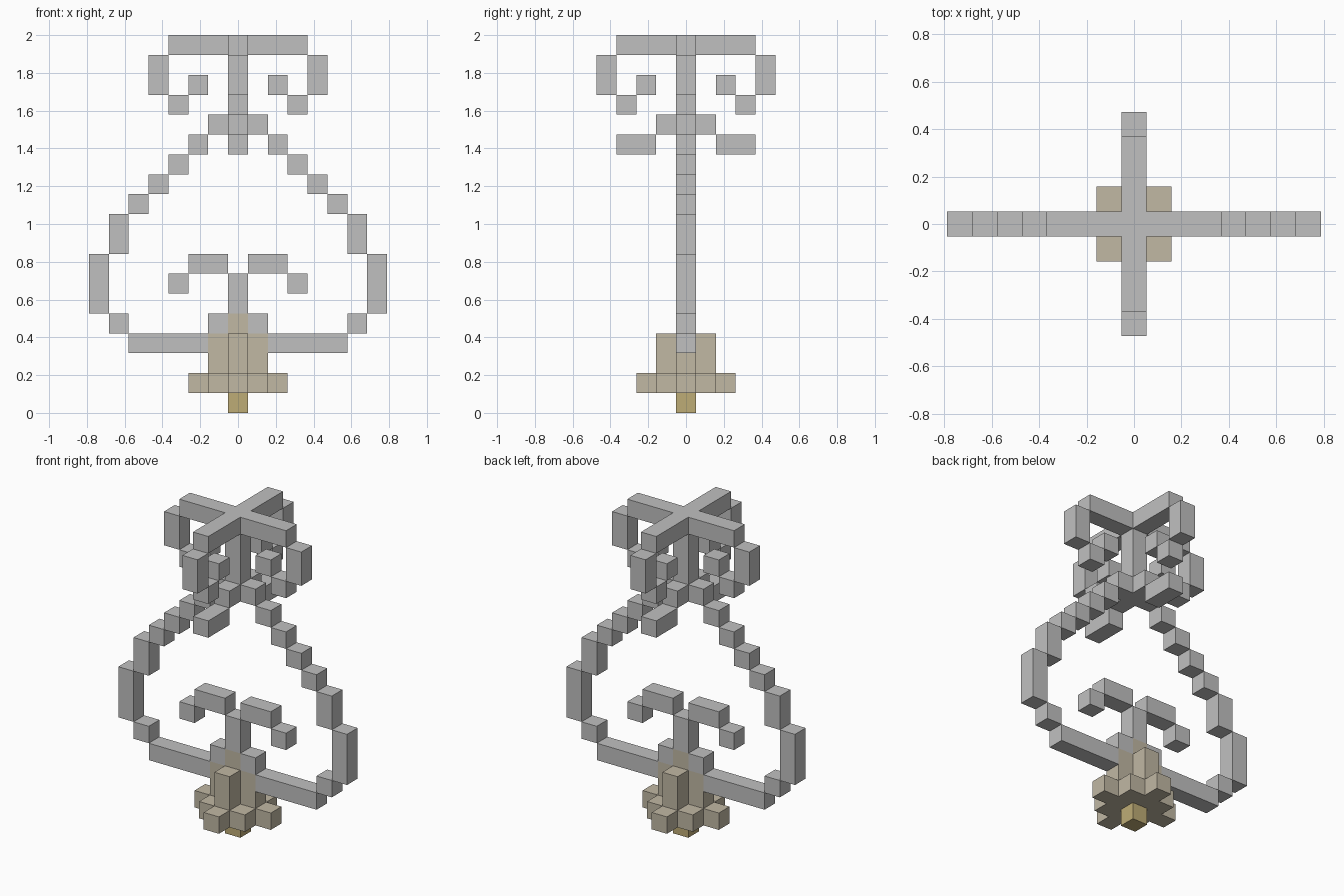
import bpy, bmesh
from mathutils import Vector

if "Cube" in bpy.data.objects:
    bpy.data.objects.remove(bpy.data.objects["Cube"])

U = 2 / 19  # edge of one cube


def material(name, color):
    m = bpy.data.materials.new(name)
    m.diffuse_color = (*color, 1)
    m.use_nodes = True
    m.node_tree.nodes["Principled BSDF"].inputs["Base Color"].default_value = m.diffuse_color
    return m


grey = material("silver_grey", (0.527, 0.527, 0.527))
beige = material("pale_beige", (0.533, 0.479, 0.371))
gold = material("dull_gold", (0.515, 0.413, 0.181))

parts = {}     # name -> (cells, material)
filled = set()


def bar(x0, x1, z0, z1, y0=0, y1=0):
    """All cells of an inclusive block."""
    return {(x, y, z) for x in range(x0, x1 + 1)
            for y in range(y0, y1 + 1) for z in range(z0, z1 + 1)}


def mirror(cells):
    return cells | {(-x, y, z) for x, y, z in cells}


def four_way(cells):
    m = mirror(cells)
    return m | {(y, x, z) for x, y, z in m}


def add(name, cells, mat):
    cells = cells - filled
    filled.update(cells)
    parts[name] = (cells, mat)


# Gold tip, beige foot and stepped base
add("bottom_tip", bar(0, 0, 0, 0), gold)
add("base_foot", bar(-1, 1, 1, 1, -1, 1) | four_way(bar(0, 2, 1, 1)), beige)
add("base_column", four_way(bar(0, 1, 2, 3)) | bar(0, 0, 4, 4), beige)

# Large open loop in one plane
loop = bar(2, 5, 3, 3) | bar(6, 6, 4, 4) | bar(7, 7, 5, 7) | bar(6, 6, 8, 9)
for x in range(2, 6):
    loop |= bar(x, x, 15 - x, 15 - x)
add("outer_loop", mirror(loop), grey)

# Curled sprout inside the loop
add("inner_sprout", mirror(bar(1, 1, 4, 4) | bar(0, 0, 5, 6)
                           | bar(1, 2, 7, 7) | bar(3, 3, 6, 6)), grey)

# Crown: post, collar and four curled arms
add("crown_post", bar(0, 0, 14, 17), grey)
add("crown_collar", four_way(bar(1, 1, 14, 14)), grey)
add("crown_arms", four_way(bar(0, 3, 18, 18) | bar(4, 4, 16, 17)
                           | bar(3, 3, 15, 15) | bar(2, 2, 16, 16)), grey)
# Short bars in front and behind under the collar
add("collar_bars", bar(0, 0, 13, 13, 2, 3) | bar(0, 0, 13, 13, -3, -2), grey)


def build(name, cells, mat):
    """Make only the exposed cube faces, then merge flat areas."""
    bm = bmesh.new()
    for c in sorted(cells):
        centre = Vector(c) + Vector((0, 0, 0.5))
        for axis in range(3):
            for s in (-1, 1):
                n = [0, 0, 0]
                n[axis] = s
                if tuple(a + b for a, b in zip(c, n)) in filled:
                    continue
                n = Vector(n)
                p = Vector((n.y, n.z, n.x))
                q = n.cross(p)
                bm.faces.new([bm.verts.new((centre + (n + p * a + q * b) / 2) * U)
                              for a, b in ((-1, -1), (1, -1), (1, 1), (-1, 1))])
    bmesh.ops.remove_doubles(bm, verts=bm.verts, dist=1e-4)
    bmesh.ops.dissolve_limit(bm, angle_limit=0.01, verts=bm.verts, edges=bm.edges)
    me = bpy.data.meshes.new(name)
    bm.to_mesh(me)
    bm.free()
    me.materials.append(mat)
    bpy.context.collection.objects.link(bpy.data.objects.new(name, me))


for name, (cells, mat) in parts.items():
    build(name, cells, mat)
